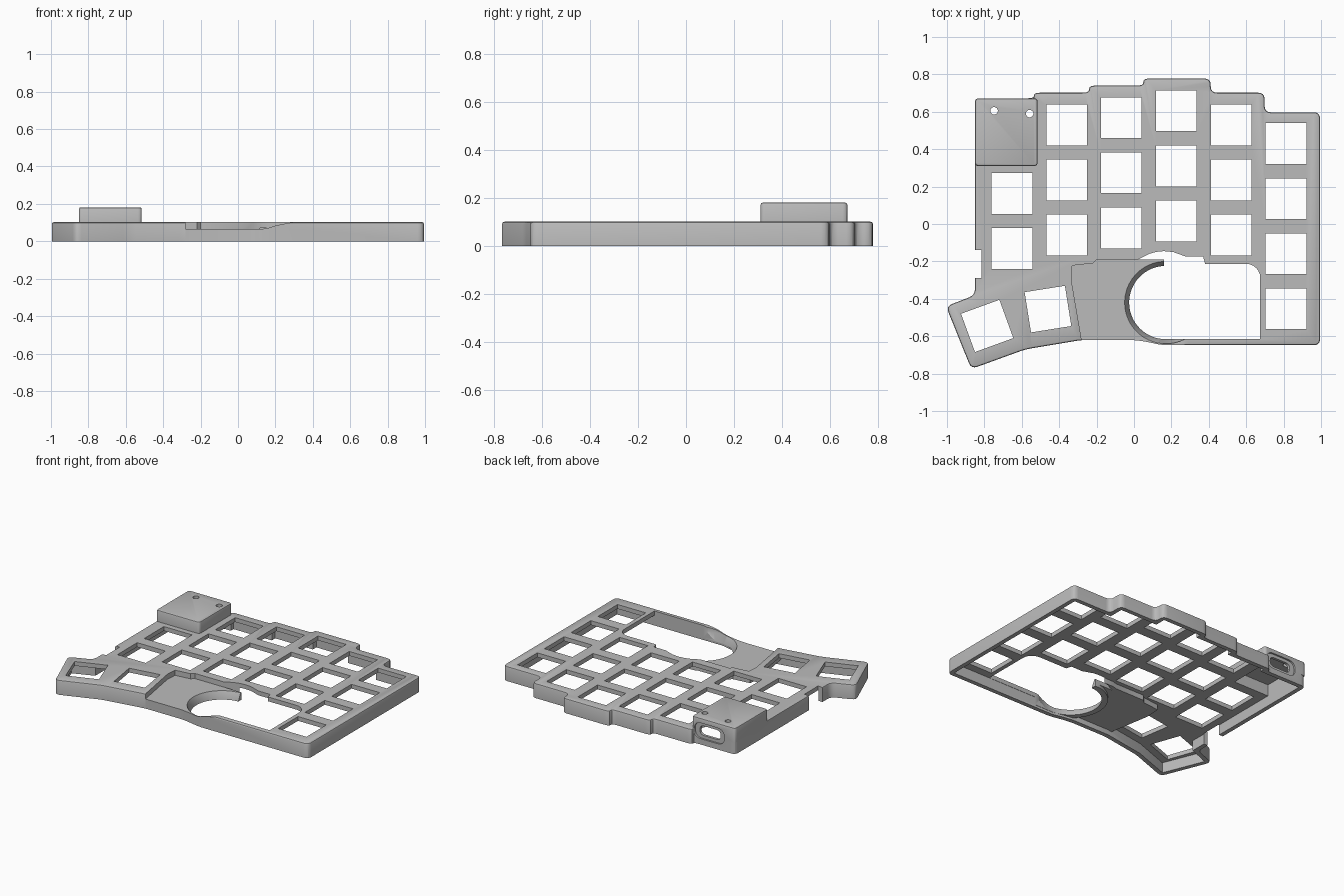
import bpy, bmesh, math
from mathutils import Vector, Matrix

if "Cube" in bpy.data.objects:
    bpy.data.objects.remove(bpy.data.objects["Cube"])

grey = bpy.data.materials.new("plain grey")
grey.use_nodes = True
grey.diffuse_color = (0.5, 0.5, 0.5, 1)
grey.node_tree.nodes["Principled BSDF"].inputs["Base Color"].default_value = (0.5, 0.5, 0.5, 1)

WALL, PLATE, TOP, LOW, BOX_TOP = 0.03, 0.03, 0.102, 0.066, 0.182


def ccw(points):
    pts = [Vector(p) for p in points]
    area = sum(a.x * b.y - b.x * a.y for a, b in zip(pts, pts[1:] + pts[:1]))
    return pts if area > 0 else pts[::-1]


def inset(points, d):
    """Move every side of an outline inward by d."""
    pts, out = ccw(points), []
    for i, p in enumerate(pts):
        u = (p - pts[i - 1]).normalized()
        v = (pts[(i + 1) % len(pts)] - p).normalized()
        n1, n2 = Vector((-u.y, u.x)), Vector((-v.y, v.x))
        out.append(p + (n1 + n2) * d / (1 + n1.dot(n2)))
    return out


def rounded(points, r, steps=4):
    """Round every corner of an outline."""
    pts, out = ccw(points), []
    for i, p in enumerate(pts):
        a, b = pts[i - 1] - p, pts[(i + 1) % len(pts)] - p
        s = p + a.normalized() * min(r, a.length * 0.45)
        e = p + b.normalized() * min(r, b.length * 0.45)
        for k in range(steps + 1):
            t = k / steps
            out.append(s * (1 - t) ** 2 + p * 2 * t * (1 - t) + e * t * t)
    return out


def rect(x0, x1, y0, y1):
    return [(x0, y0), (x1, y0), (x1, y1), (x0, y1)]


def arc(cx, cy, r, a0, a1, n):
    angles = [math.radians(a0 + (a1 - a0) * i / n) for i in range(n + 1)]
    return [(cx + r * math.cos(a), cy + r * math.sin(a)) for a in angles]


def loft(bm, points, levels, upright=False):
    """Stack an outline at (height, inset) levels; upright runs it along y."""
    rings = []
    for h, d in levels:
        ring = inset(points, d)
        rings.append([bm.verts.new((p.x, h, p.y) if upright else (p.x, p.y, h)) for p in ring])
    faces = [bm.faces.new(rings[0]), bm.faces.new(rings[-1])]
    for lo, hi in zip(rings, rings[1:]):
        n = len(lo)
        for i in range(n):
            j = (i + 1) % n
            faces.append(bm.faces.new((lo[i], lo[j], hi[j], hi[i])))
    bmesh.ops.recalc_face_normals(bm, faces=faces)


def solid(name, *parts):
    bm = bmesh.new()
    for part in parts:
        loft(bm, *part)
    mesh = bpy.data.meshes.new(name)
    bm.to_mesh(mesh)
    bm.free()
    mesh.materials.append(grey)
    ob = bpy.data.objects.new(name, mesh)
    bpy.context.collection.objects.link(ob)
    return ob


def combine(target, tool, operation="DIFFERENCE"):
    mod = target.modifiers.new("cut", "BOOLEAN")
    mod.solver, mod.operation, mod.object = "EXACT", operation, tool
    bpy.context.view_layer.objects.active = target
    bpy.ops.object.modifier_apply(modifier=mod.name)
    bpy.data.objects.remove(tool)


def soft_top(z, base=0):
    return [(base, 0), (z - 0.01, 0), (z - 0.003, 0.003), (z, 0.01)]


# Case outline with the stepped back and the angled thumb corner
outline = [(-0.87, -0.775), (-0.58, -0.67), (-0.28, -0.62), (0, -0.62), (0.07, -0.63),
           (0.15, -0.648), (0.995, -0.648), (0.995, 0.597), (0.698, 0.597), (0.698, 0.702),
           (0.41, 0.702), (0.41, 0.778), (0.05, 0.778), (0.05, 0.74), (-0.24, 0.74),
           (-0.24, 0.702), (-0.535, 0.702), (-0.535, 0.672), (-0.85, 0.672),
           (-0.85, -0.38), (-1.005, -0.44)]
case = solid("keyboard_case", (rounded(outline, 0.035), soft_top(TOP)))

# Raised controller housing
housing = rect(-0.85, -0.515, 0.31, 0.672)
combine(case, solid("housing", (rounded(housing, 0.02), soft_top(BOX_TOP, 0.08))), "UNION")

# Lowered deck beside the ball opening
bx, by = 0.17, -0.42
recess = [(-0.27, -0.72), (-0.28, -0.62), (-0.335, -0.3), (-0.33, -0.222), (-0.22, -0.21),
          (-0.2, -0.19), (0.02, -0.19), (0.05, -0.18), (0.17, -0.18), (0.17, -0.55),
          (0.13, -0.6), (0.13, -0.72)]

# Hollow underside, leaving the lowered deck and the cradle ring solid
cavity = solid("cavity", (inset(outline, WALL), [(-0.1, 0), (TOP - PLATE, 0)]))
combine(cavity, solid("deck_block", (inset(recess, -WALL), [(LOW - PLATE, 0), (0.2, 0)])))
combine(cavity, solid("ring_block", (arc(bx, by, 0.235, 0, 354, 59), [(0.015, 0), (0.2, 0)])))
combine(case, cavity)
combine(case, solid("housing_cavity",
                    (inset(housing, WALL), [(-0.05, 0), (BOX_TOP - PLATE, 0)])))

# Deck cut and the swept dip along the front wall
combine(case, solid("deck_cut", (recess, [(LOW, 0), (0.3, 0)])))
dip = [(0.1, LOW), (0.13, LOW), (0.16, 0.071), (0.2, 0.084), (0.25, 0.094), (0.3, TOP + 0.001),
       (0.3, 0.2), (0.1, 0.2)]
combine(case, solid("dip_cut", (dip, [(-0.72, 0), (-0.57, 0)], True)))

# Ball opening with its open-ended cradle arm
opening = ([(0.02, -0.19), (0.08, -0.16), (0.12, -0.149), (0.16, -0.145), (0.21, -0.15),
            (0.28, -0.175), (0.37, -0.175), (0.38, -0.213)]
           + arc(0.6, -0.288, 0.075, 90, 0, 6) + [(0.675, -0.616)]
           + arc(bx, by, 0.196, 270, 93, 28) + [(0.16, -0.19)])
combine(case, solid("ball_opening", (opening, [(-0.1, 0), (0.3, 0)])))
combine(case, solid("cradle_cone", (arc(bx, by, 0.22, 0, 355, 71),
                                    [(0.012, 0.026), (LOW, 0), (0.3, 0)])))

# Key sockets: straight columns (x, top y, count), then two turned thumb keys
SIDE, PITCH = 0.109, 0.2945
columns = [(0.813, 0.43, 4), (0.52, 0.53, 3), (0.226, 0.605, 3), (-0.068, 0.568, 3),
           (-0.36, 0.53, 3), (-0.653, 0.163, 2)]
keys = [(x, y - PITCH * i, 0) for x, y, count in columns for i in range(count)]
keys += [(-0.46, -0.455, 9), (-0.785, -0.545, 20)]
through = [(0.01, 0), (0.3, 0)]
sockets = []
for x, y, turn in keys:
    spin = Matrix.Rotation(math.radians(turn), 2)
    square = [spin @ Vector(p) + Vector((x, y)) for p in rect(-SIDE, SIDE, -SIDE, SIDE)]
    sockets.append((square, through))
combine(case, solid("key_sockets", *sockets))

# Screw holes, side notch and stepped cable port
combine(case, solid("screw_holes", *[(arc(x, y, 0.02, 0, 345, 23), through)
                                     for x, y in ((-0.748, 0.605), (-0.558, 0.59))]))
combine(case, solid("side_notch", (rect(-0.95, -0.815, -0.29, -0.14), [(-0.1, 0), (0.3, 0)])))
for w, h, y in ((0.115, 0.055, 0.66), (0.08, 0.033, 0.6)):
    port = rounded(rect(-0.65 - w, -0.65 + w, 0.095 - h, 0.095 + h), h, 6)
    combine(case, solid("cable_port", (port, [(y, 0), (0.75, 0)], True)))

# Smooth the curves and keep the edges crisp
bpy.ops.object.select_all(action="DESELECT")
case.select_set(True)
bpy.context.view_layer.objects.active = case
bpy.ops.object.shade_smooth_by_angle(angle=math.radians(28))
